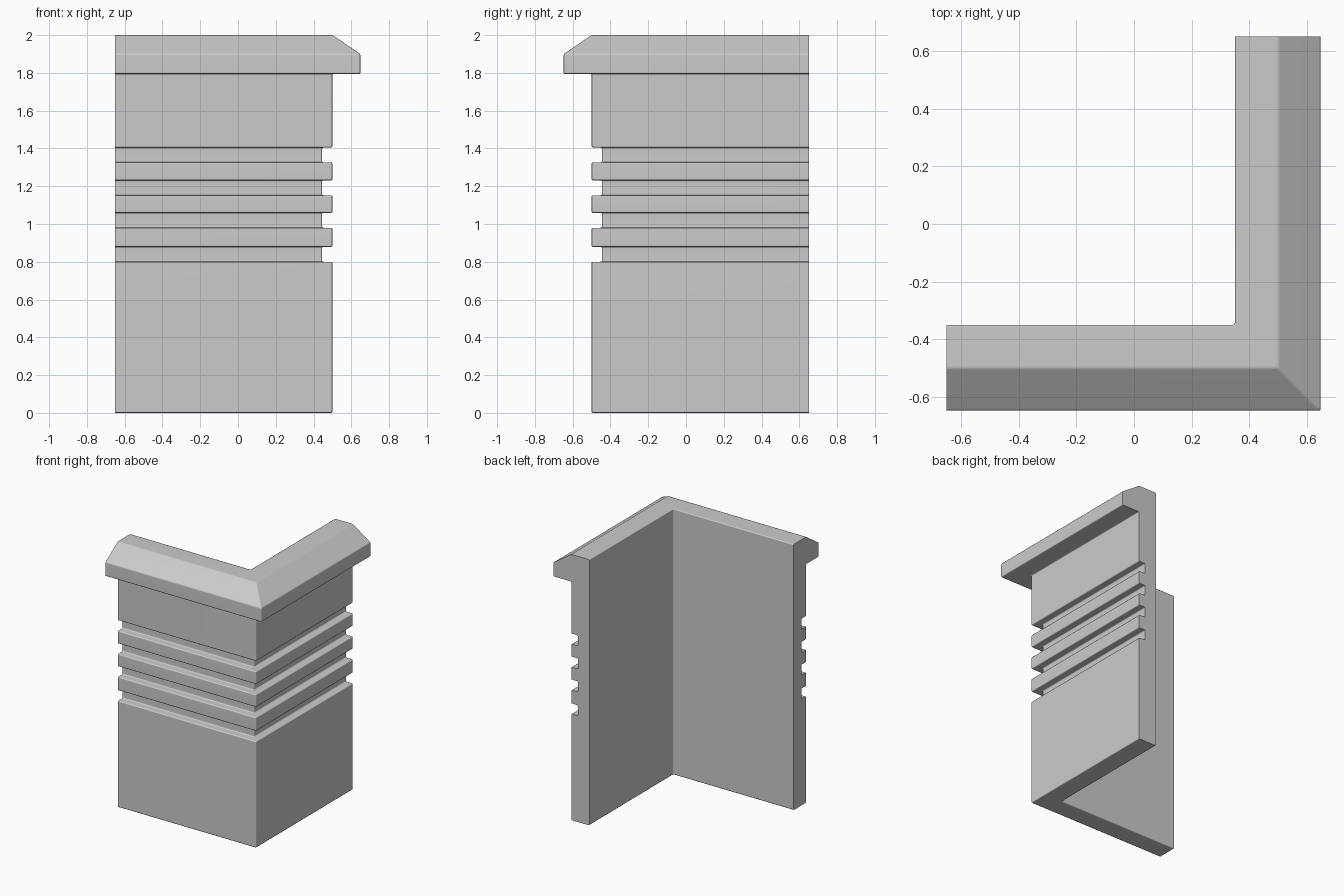
import bpy, bmesh

if "Cube" in bpy.data.objects:
    bpy.data.objects.remove(bpy.data.objects["Cube"])

END, INNER, FACE, GROOVE, RIM = 0.65, 0.35, 0.50, 0.445, 0.648

# Wall cross-section: (distance outward, height)
profile = [(INNER, 0), (FACE, 0)]
for z in (0.80, 0.98, 1.152, 1.326):          # four horizontal grooves
    profile += [(FACE, z), (GROOVE, z), (GROOVE, z + 0.079), (FACE, z + 0.079)]
profile += [(FACE, 1.795), (RIM, 1.795), (RIM, 1.90), (FACE, 2.0), (INNER, 2.0)]

# Sweep the section along the front wall, mitred into the right wall
bm = bmesh.new()
stations = (lambda d: (-END, -d), lambda d: (d, -d), lambda d: (d, END))
rings = [[bm.verts.new((*place(d), z)) for d, z in profile] for place in stations]
n = len(profile)
for a, b in zip(rings, rings[1:]):
    for i in range(n):
        j = (i + 1) % n
        bm.faces.new((a[i], a[j], b[j], b[i]))
caps = [bm.faces.new(rings[0]), bm.faces.new(rings[-1])]
bmesh.ops.recalc_face_normals(bm, faces=bm.faces)

# Slightly soften every edge except the flat cut ends
cap_edges = {e for f in caps for e in f.edges}
soft = [e for e in bm.edges if e not in cap_edges]
bmesh.ops.bevel(bm, geom=soft, offset=0.007, offset_type='OFFSET', segments=2,
                profile=0.5, affect='EDGES', clamp_overlap=True)
bmesh.ops.recalc_face_normals(bm, faces=bm.faces)

mesh = bpy.data.meshes.new("corner_wall")
bm.to_mesh(mesh)
bm.free()
wall = bpy.data.objects.new("corner_wall", mesh)
bpy.context.collection.objects.link(wall)
bpy.context.view_layer.objects.active = wall
wall.select_set(True)
bpy.ops.object.shade_smooth_by_angle(angle=0.85)

# Keep the large faces looking flat
weighted = wall.modifiers.new("flat_faces", 'WEIGHTED_NORMAL')
weighted.keep_sharp = True
